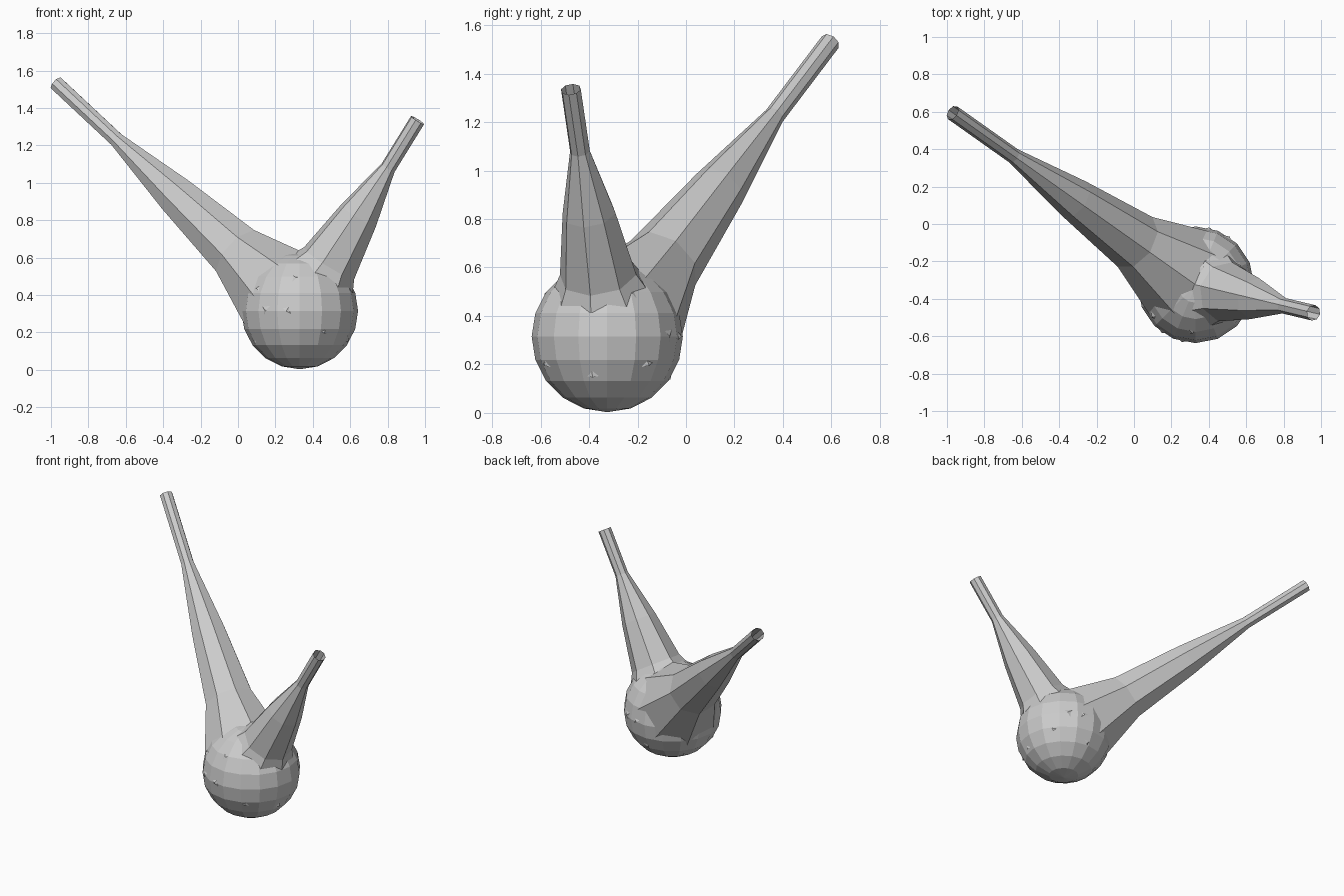
import bpy, bmesh, math
from mathutils import Vector

if "Cube" in bpy.data.objects:
    bpy.data.objects.remove(bpy.data.objects["Cube"])

CENTER = Vector((0.33, -0.325, 0.315))
RADIUS = 0.312


def make_object(name, bm):
    bmesh.ops.recalc_face_normals(bm, faces=bm.faces)
    mesh = bpy.data.meshes.new(name)
    bm.to_mesh(mesh)
    bm.free()
    bpy.context.collection.objects.link(bpy.data.objects.new(name, mesh))


def tapered_branch(name, tip, radii, sides=8):
    """Open faceted tube from the ball centre to the tip, with evenly spaced rings."""
    axis = tip - CENTER
    turn = axis.to_track_quat('Z', 'Y')
    bm = bmesh.new()
    rings = []
    for i, r in enumerate(radii):
        c = CENTER + axis * i / (len(radii) - 1)
        angles = [math.tau * k / sides for k in range(sides)]
        rings.append([bm.verts.new(c + turn @ Vector((r * math.cos(a), r * math.sin(a), 0)))
                      for a in angles])
    for low, high in zip(rings, rings[1:]):
        for k in range(sides):
            n = (k + 1) % sides
            bm.faces.new((low[k], low[n], high[n], high[k]))
    make_object(name, bm)


# Round body
bm = bmesh.new()
bmesh.ops.create_uvsphere(bm, u_segments=16, v_segments=10, radius=RADIUS)
bmesh.ops.translate(bm, verts=bm.verts, vec=CENTER)
make_object("round_body", bm)

# Two branches flaring into the body
tapered_branch("long_branch", Vector((-0.97, 0.595, 1.53)), [0.315, 0.162, 0.112, 0.042, 0.042])
tapered_branch("short_branch", Vector((0.96, -0.475, 1.335)), [0.315, 0.162, 0.112, 0.042, 0.042])
